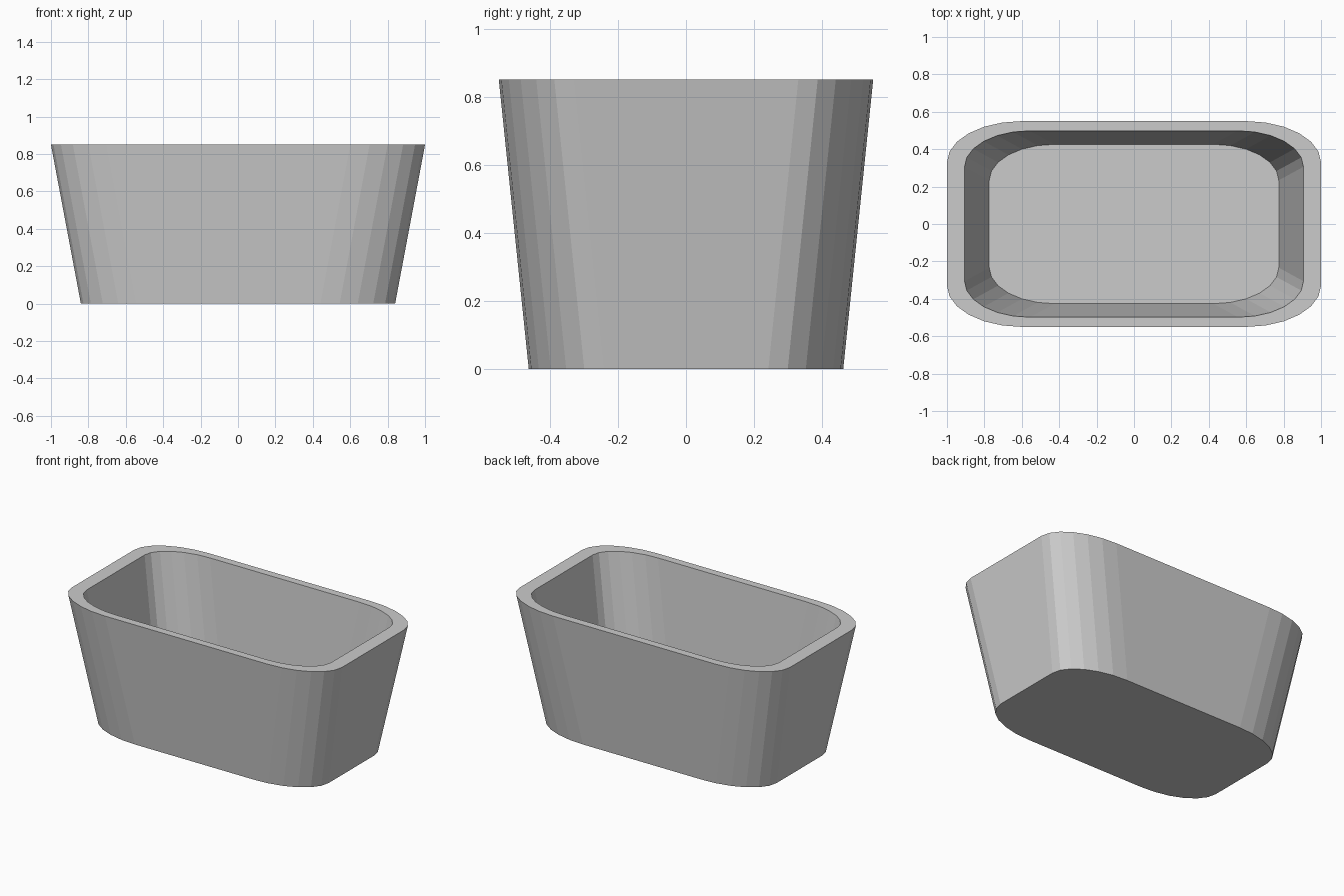
import bpy, bmesh
from math import sin, cos, pi

if "Cube" in bpy.data.objects:
    bpy.data.objects.remove(bpy.data.objects["Cube"])

SEG = 6          # segments per rounded corner
HEIGHT = 0.85
FLOOR = 0.08     # floor thickness


def ring(bm, hx, hy, r, z):
    """Rounded rectangle with elliptical corners (radius 2r by 1.1r)."""
    rx, ry = 2 * r, 1.1 * r
    verts = []
    for q, (sx, sy) in enumerate([(1, 1), (-1, 1), (-1, -1), (1, -1)]):
        for i in range(SEG + 1):
            t = q * pi / 2 + i * pi / 2 / SEG
            verts.append(bm.verts.new((sx * (hx - rx) + rx * cos(t),
                                       sy * (hy - ry) + ry * sin(t), z)))
    return verts


def bridge(bm, a, b):
    n = len(a)
    for i in range(n):
        j = (i + 1) % n
        bm.faces.new((a[i], a[j], b[j], b[i]))


bm = bmesh.new()

# outer bottom, outer rim, inner rim, inner floor
rings = [
    ring(bm, 0.84, 0.462, 0.2, 0),
    ring(bm, 1.0, 0.55, 0.2, HEIGHT),
    ring(bm, 0.906, 0.4985, 0.175, HEIGHT),
    ring(bm, 0.774, 0.426, 0.175, FLOOR),
]
for a, b in zip(rings, rings[1:]):
    bridge(bm, a, b)

# underside and inside floor
bm.faces.new(rings[0][::-1])
bm.faces.new(rings[-1])
bmesh.ops.recalc_face_normals(bm, faces=bm.faces)

mesh = bpy.data.meshes.new("tapered_tub")
bm.to_mesh(mesh)
bm.free()
bpy.context.collection.objects.link(bpy.data.objects.new("tapered_tub", mesh))
